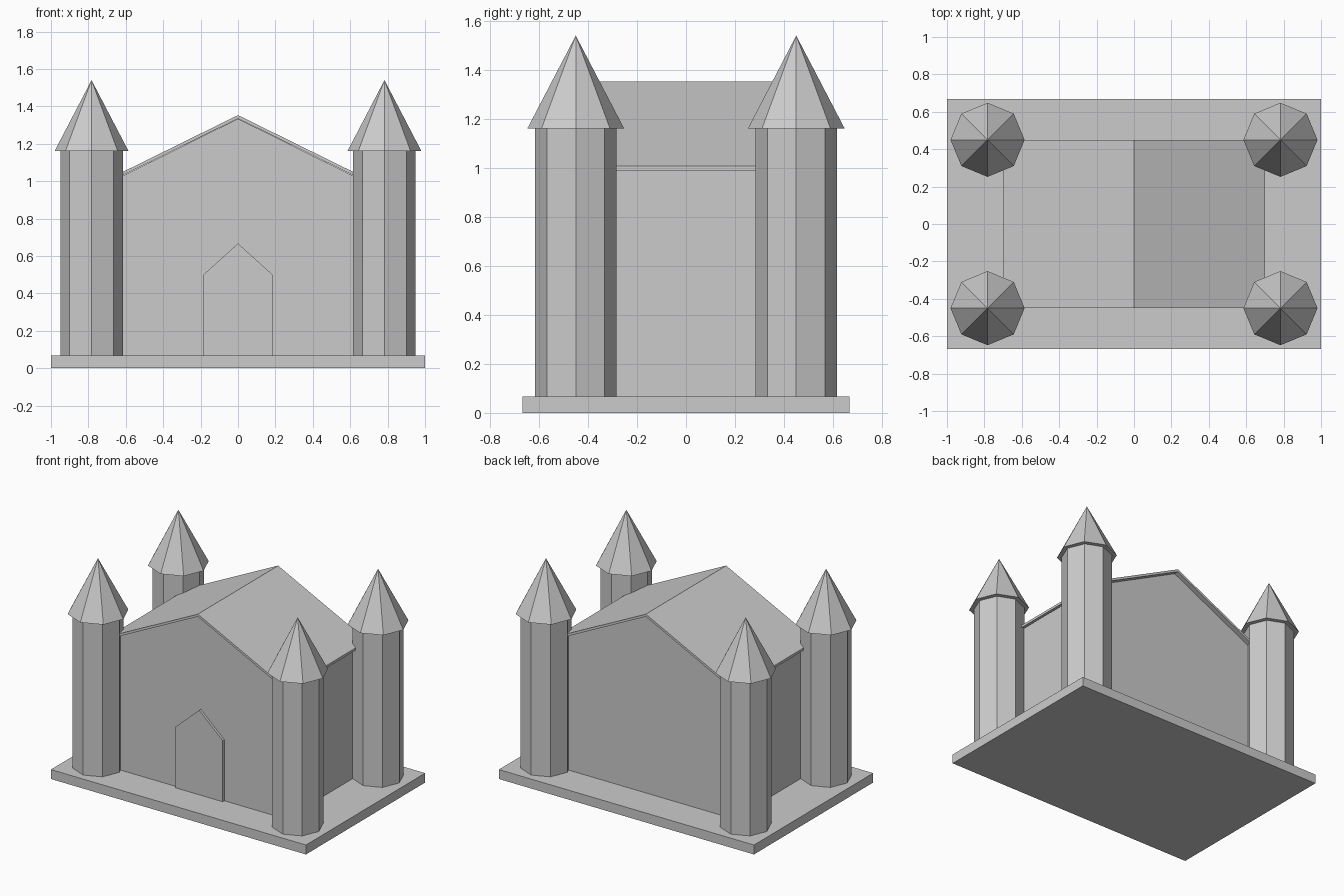
import bpy
import math

cube = bpy.data.objects.get("Cube")
if cube:
    bpy.data.objects.remove(cube, do_unlink=True)

# Single stone colour
stone = bpy.data.materials.new("stone grey")
stone.use_nodes = True
GREY = (0.6, 0.6, 0.6, 1)
stone.diffuse_color = GREY
stone.node_tree.nodes["Principled BSDF"].inputs["Base Color"].default_value = GREY

BASE_TOP = 0.067


def prism(name, profile, y0, y1):
    """Extrude an (x, z) outline, given anticlockwise from the front, along y."""
    n = len(profile)
    verts = [(x, y, z) for y in (y0, y1) for x, z in profile]
    faces = [tuple(range(n)), tuple(reversed(range(n, 2 * n)))]
    for i in range(n):
        j = (i + 1) % n
        faces.append((j, i, i + n, j + n))
    mesh = bpy.data.meshes.new(name)
    mesh.from_pydata(verts, [], faces)
    mesh.materials.append(stone)
    obj = bpy.data.objects.new(name, mesh)
    bpy.context.collection.objects.link(obj)
    return obj


def octagon(name, x, y, z0, z1, r0, r1):
    """Eight-sided column or spire with corners on the x and y axes."""
    bpy.ops.mesh.primitive_cone_add(vertices=8, radius1=r0, radius2=r1, depth=z1 - z0,
                                    location=(x, y, (z0 + z1) / 2))
    obj = bpy.context.object
    obj.name = name
    obj.data.materials.append(stone)


def house(half, foot, eave, peak):
    """Pointed house outline."""
    return [(-half, foot), (half, foot), (half, eave), (0, peak), (-half, eave)]


# Base slab
prism("base", [(-1, 0), (1, 0), (1, BASE_TOP), (-1, BASE_TOP)], -0.667, 0.667)

# Hall with gables, and the raised door on its front
prism("hall", house(0.667, BASE_TOP, 1.003, 1.334), -0.417, 0.417)
prism("door", house(0.185, BASE_TOP, 0.5, 0.667), -0.435, -0.41)

# Thin pitched roof overhanging the hall
prism("roof", [(-0.7, 0.99), (0, 1.335), (0.7, 0.99),
               (0.7, 1.008), (0, 1.353), (-0.7, 1.008)], -0.45, 0.45)

# Corner towers with pointed roofs
for side, x in (("right", -0.783), ("left", 0.783)):
    for end, y in (("front", -0.45), ("back", 0.45)):
        octagon(f"{end}_{side}_tower", x, y, BASE_TOP, 1.16, 0.167, 0.167)
        octagon(f"{end}_{side}_spire", x, y, 1.16, 1.54, 0.198, 0)
